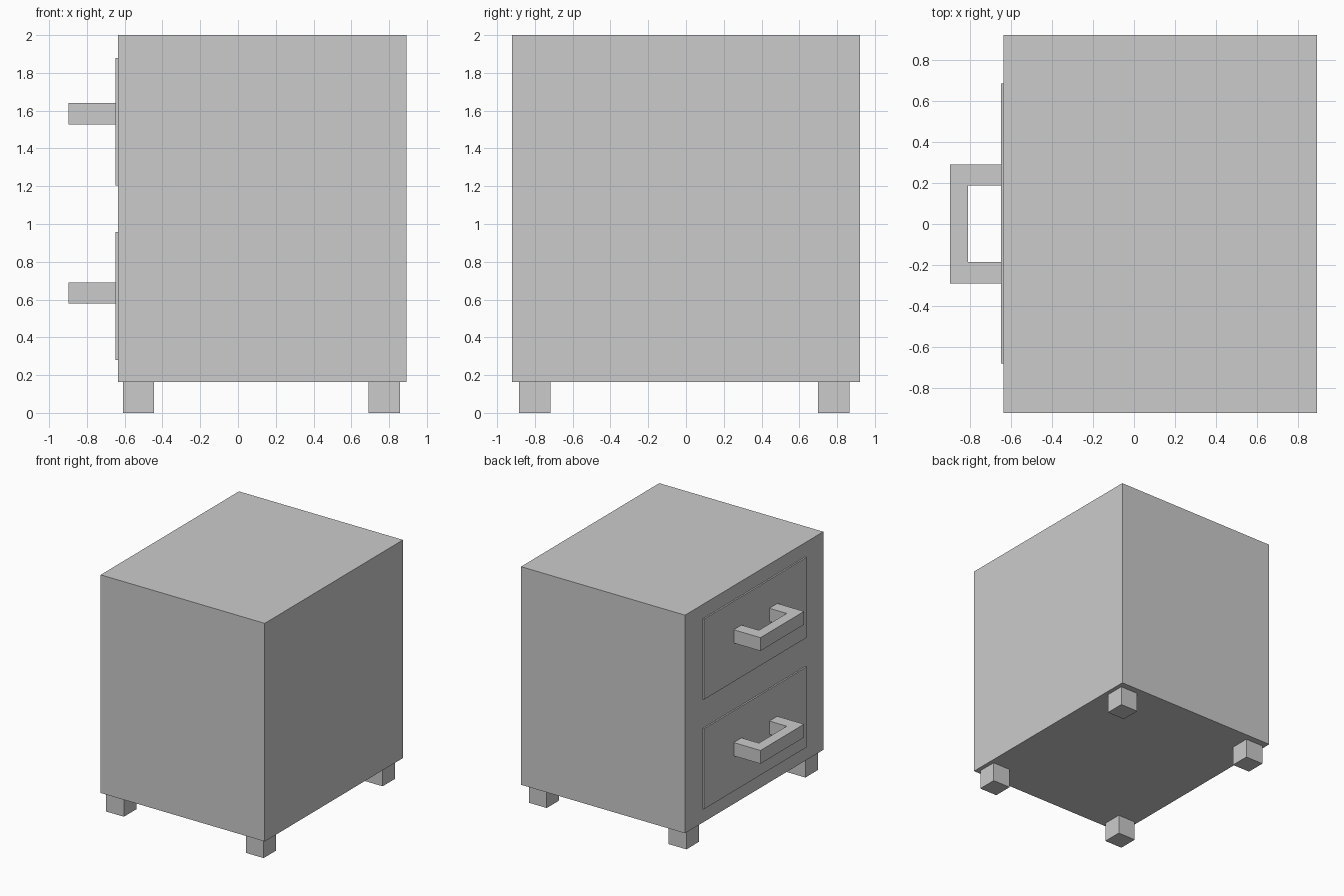
import bpy, bmesh

if "Cube" in bpy.data.objects:
    bpy.data.objects.remove(bpy.data.objects["Cube"])


def prism(name, outline, z0, z1):
    """Extrude a flat xy outline from z0 up to z1."""
    bm = bmesh.new()
    face = bm.faces.new([bm.verts.new((x, y, z0)) for x, y in outline])
    top = bmesh.ops.extrude_face_region(bm, geom=[face])["geom"]
    for v in top:
        if isinstance(v, bmesh.types.BMVert):
            v.co.z = z1
    bmesh.ops.recalc_face_normals(bm, faces=bm.faces)
    mesh = bpy.data.meshes.new(name)
    bm.to_mesh(mesh)
    bm.free()
    obj = bpy.data.objects.new(name, mesh)
    bpy.context.collection.objects.link(obj)
    return obj


def box(name, x0, x1, y0, y1, z0, z1):
    return prism(name, [(x0, y0), (x1, y0), (x1, y1), (x0, y1)], z0, z1)


# Cabinet body
box("cabinet_body", -0.635, 0.893, -0.92, 0.92, 0.163, 2.0)

# Four short square legs
for x_name, x in (("drawer_side", -0.61), ("rear_side", 0.692)):
    for y_name, y in (("right", -0.884), ("left", 0.699)):
        box(f"leg_{x_name}_{y_name}", x, x + 0.166, y, y + 0.166, 0.0, 0.163)

# Two thin drawer fronts, each with a squared U-shaped pull
pull = [(-0.648, 0.29), (-0.897, 0.29), (-0.897, -0.29), (-0.648, -0.29),
        (-0.648, -0.184), (-0.81, -0.184), (-0.81, 0.187), (-0.648, 0.187)]
for name, z in (("lower", 0.28), ("upper", 1.203)):
    box(f"{name}_drawer_front", -0.648, -0.635, -0.68, 0.685, z, z + 0.677)
    prism(f"{name}_drawer_handle", pull, z + 0.298, z + 0.408 + 0.002)
    if name == "upper":
        bpy.data.objects["upper_drawer_handle"].location.z = 0.027
